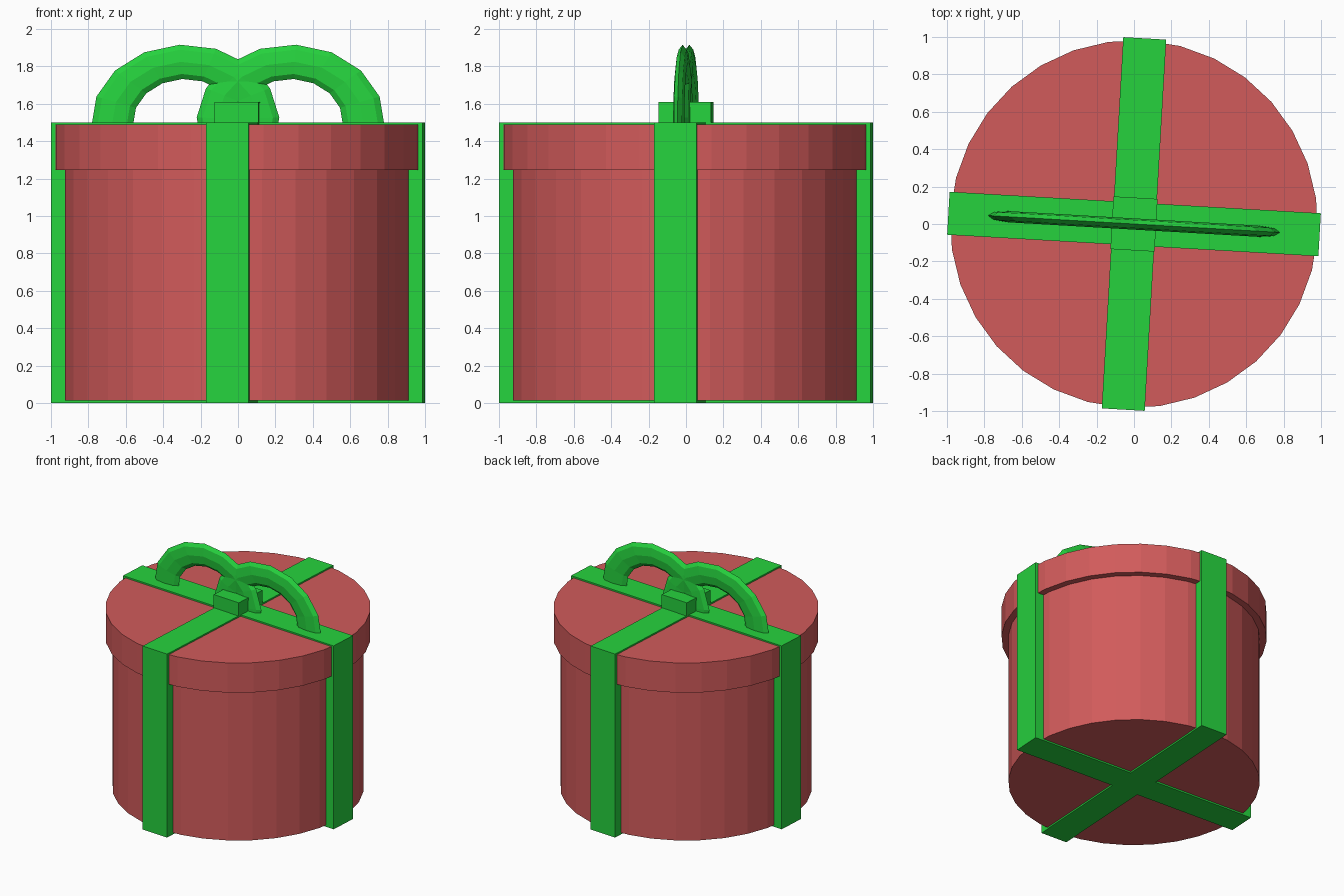
import bpy, bmesh, math
from mathutils import Matrix

if "Cube" in bpy.data.objects:
    bpy.data.objects.remove(bpy.data.objects["Cube"])

TURN = Matrix.Rotation(math.radians(-3.32), 4, 'Z')   # whole gift is slightly turned


def material(name, rgb):
    m = bpy.data.materials.new(name)
    m.diffuse_color = (*rgb, 1)
    m.use_nodes = True
    m.node_tree.nodes["Principled BSDF"].inputs["Base Color"].default_value = m.diffuse_color
    return m


RED = material("soft red", (0.64, 0.104, 0.104))
GREEN = material("bright green", (0.019, 0.65, 0.048))


def finish(name, bm, mat):
    bmesh.ops.recalc_face_normals(bm, faces=bm.faces)
    bm.transform(TURN)
    me = bpy.data.meshes.new(name)
    bm.to_mesh(me)
    bm.free()
    me.materials.append(mat)
    ob = bpy.data.objects.new(name, me)
    bpy.context.collection.objects.link(ob)
    return ob


def prism(name, outline, z0, z1, mat):
    bm = bmesh.new()
    low = [bm.verts.new((x, y, z0)) for x, y in outline]
    top = [bm.verts.new((x, y, z1)) for x, y in outline]
    n = len(outline)
    bm.faces.new(low)
    bm.faces.new(top)
    for i in range(n):
        j = (i + 1) % n
        bm.faces.new((low[i], low[j], top[j], top[i]))
    return finish(name, bm, mat)


def circle(r, n=32):
    return [(r * math.cos(math.tau * i / n), r * math.sin(math.tau * i / n)) for i in range(n)]


# round box and lid
prism("box_body", circle(0.932), 0.013, 1.26, RED)
prism("box_lid", circle(0.983), 1.245, 1.488, RED)

# crossed ribbon wrapping the box, as one plus-shaped band
L, W = 0.994, 0.115
arm = [(L, -W), (L, W), (W, W)]
plus = []
for k in range(4):
    c, s = round(math.cos(k * math.pi / 2)), round(math.sin(k * math.pi / 2))
    plus += [(c * x - s * y, s * x + c * y) for x, y in arm]
prism("ribbon_cross", plus, 0.0, 1.5, GREEN)

# knot block in the middle
prism("bow_knot", [(-0.118, -0.141), (0.118, -0.141), (0.118, 0.141), (-0.118, 0.141)],
      1.49, 1.608, GREEN)


# bow loops: flattened half rings that overlap in the middle
def loop(name, side):
    bm = bmesh.new()
    rings = []
    for k in range(-4, 6):
        a = math.radians(-3.4 + 22.5 * k)
        ring = []
        for i in range(8):
            t = math.tau * i / 8
            r = 0.392 + 0.112 * math.cos(t)
            ring.append(bm.verts.new((side * (0.282 - r * math.sin(a)),
                                      0.03 * math.sin(t),
                                      1.503 + 0.82 * r * math.cos(a))))
        rings.append(ring)
    for p, q in zip(rings, rings[1:]):
        for i in range(8):
            j = (i + 1) % 8
            bm.faces.new((p[i], p[j], q[j], q[i]))
    bm.faces.new(rings[0])
    bm.faces.new(rings[-1])
    finish(name, bm, GREEN)


loop("bow_loop_right", 1)
loop("bow_loop_left", -1)
